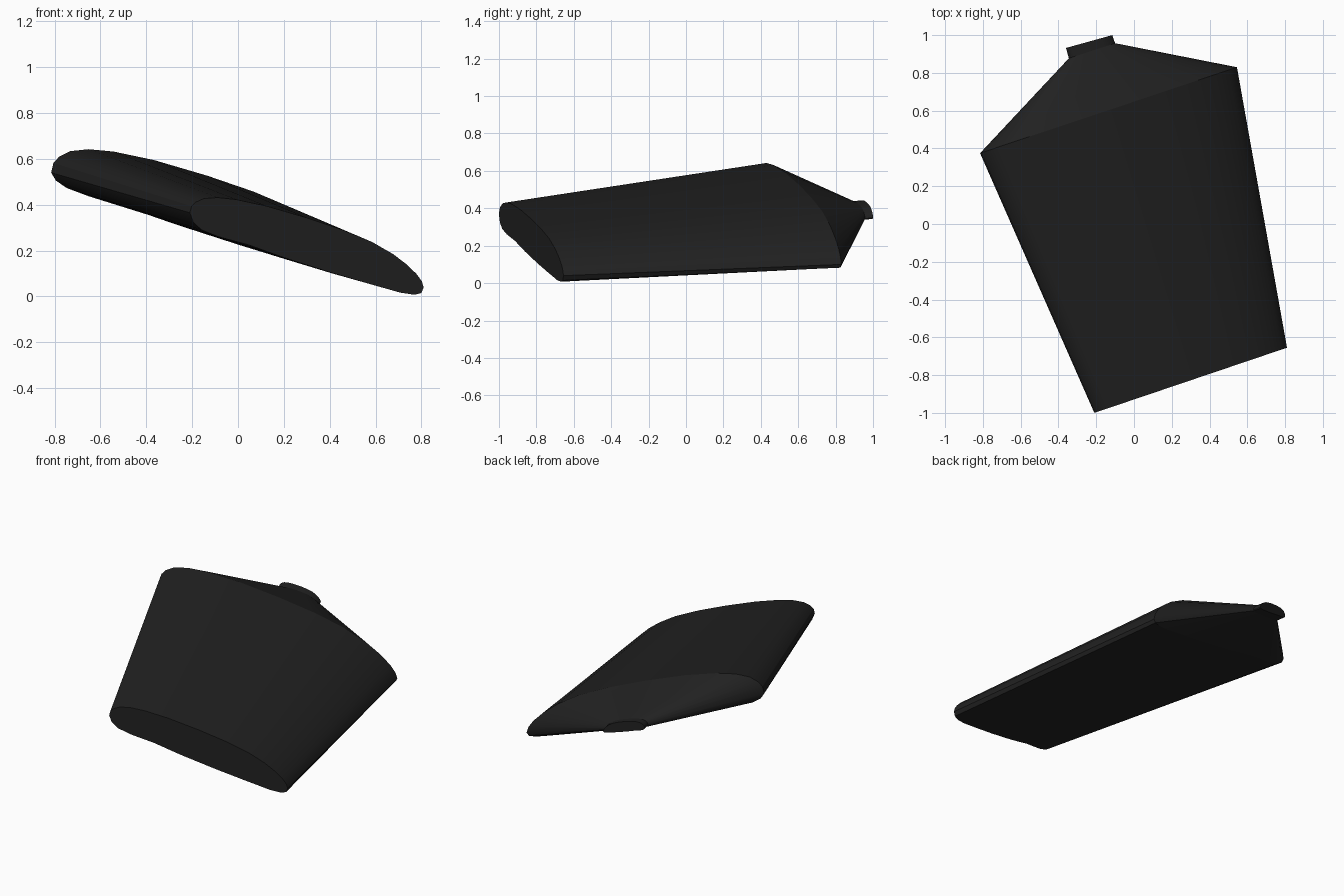
import bpy, bmesh, math
from mathutils import Vector

if "Cube" in bpy.data.objects:
    bpy.data.objects.remove(bpy.data.objects["Cube"])

mat = bpy.data.materials.new("black_plastic")
mat.diffuse_color = (0.015, 0.015, 0.015, 1)
mat.use_nodes = True
mat.node_tree.nodes["Principled BSDF"].inputs["Base Color"].default_value = mat.diffuse_color

# Lens outline: position along the chord and height above it
UPPER = [(0, 0), (.007, .045), (.025, .08), (.06, .12), (.12, .155), (.2, .18),
         (.33, .20), (.5, .207), (.65, .203), (.78, .185), (.87, .15),
         (.93, .11), (.97, .07), (.992, .035), (1, 0)]
LOWER = [(.99, -.022), (.96, -.035), (.9, -.043), (.75, -.047), (.6, -.05),
         (.4, -.05), (.25, -.045), (.12, -.05), (.05, -.045), (.015, -.028)]


def section(left, right, up, down):
    """Lens-shaped ring between two tips, standing in a vertical plane."""
    a, b = Vector(left), Vector(right)
    return [a.lerp(b, t) + Vector((0, 0, h * (up if h > 0 else down)))
            for t, h in UPPER + LOWER]


def loft(name, sections, cap_start=False, cap_end=False):
    bm = bmesh.new()
    rings = [[bm.verts.new(p) for p in s] for s in sections]
    n = len(rings[0])
    for r, s in zip(rings, rings[1:]):
        for i in range(n):
            j = (i + 1) % n
            bm.faces.new((r[i], r[j], s[j], s[i]))
    if cap_start:
        bm.faces.new(rings[0][::-1])
    if cap_end:
        bm.faces.new(rings[-1])
    bmesh.ops.recalc_face_normals(bm, faces=bm.faces)
    me = bpy.data.meshes.new(name)
    bm.to_mesh(me)
    bm.free()
    ob = bpy.data.objects.new(name, me)
    bpy.context.collection.objects.link(ob)
    me.materials.append(mat)
    bpy.ops.object.select_all(action='DESELECT')
    ob.select_set(True)
    bpy.context.view_layer.objects.active = ob
    bpy.ops.object.shade_smooth_by_angle(angle=math.radians(30))
    return ob


# Key sections from front to back
front = section((-.21, -1.0, .365), (.81, -.655, .04), .68, 1.3)
rear = section((-.815, .375, .54), (.545, .83, .10), 1.0, 1.0)
neck = section((-.345, .877, .405), (-.10, .957, .345), .25, .25)
lip = section((-.36, .932, .41), (-.115, 1.0, .35), .25, .25)

# Flat tapering body with a closed front end
loft("body", [front, rear], cap_start=True)
# Shoulder narrowing quickly from the body to the spout
loft("shoulder", [rear, neck])
# Short spout at the back
loft("spout", [neck, lip], cap_end=True)
